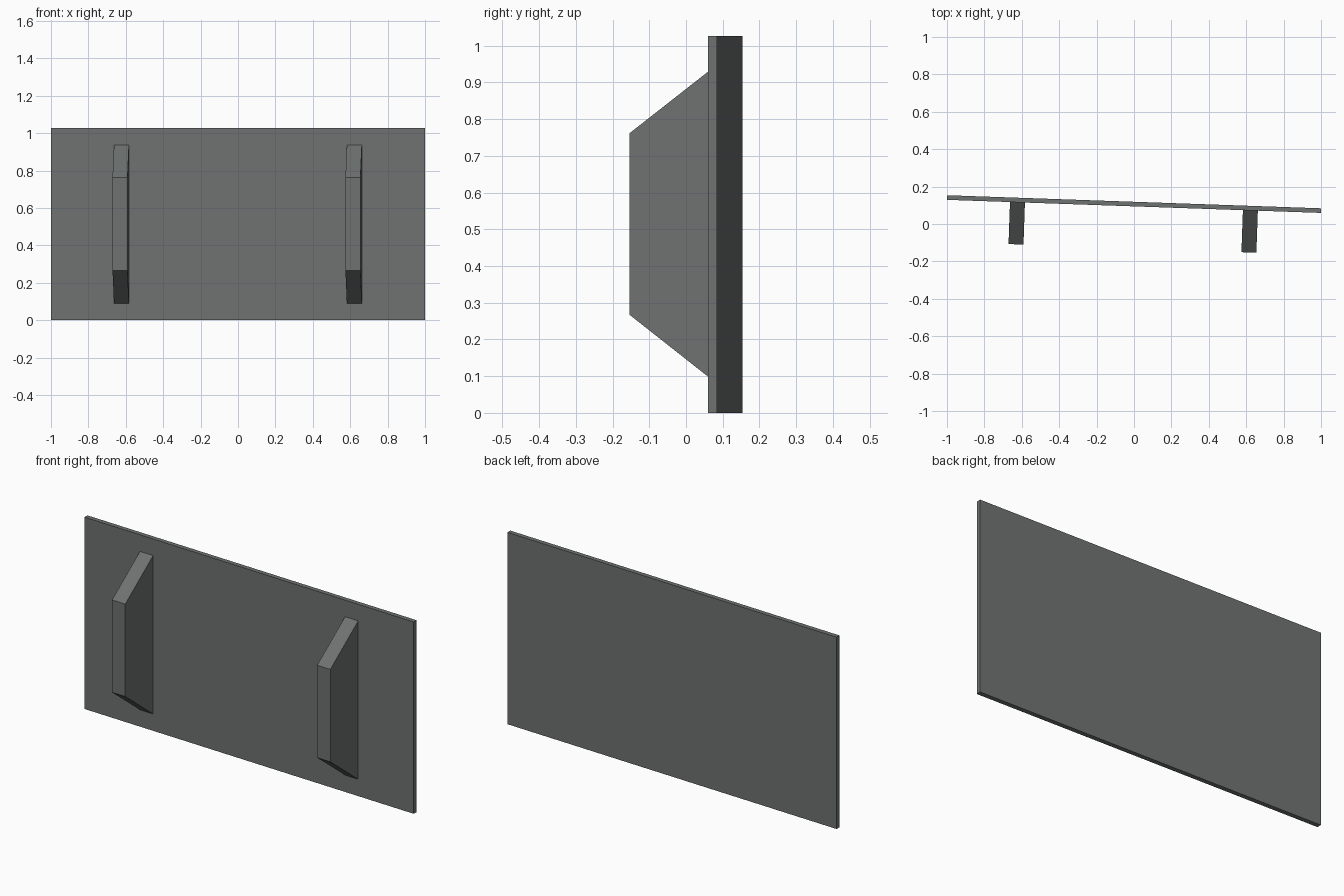
import bpy
import bmesh
import math
from mathutils import Matrix

if "Cube" in bpy.data.objects:
    bpy.data.objects.remove(bpy.data.objects["Cube"])

# One grey for the whole model
grey = bpy.data.materials.new("slate grey")
grey.diffuse_color = (0.155, 0.168, 0.165, 1)
grey.use_nodes = True
grey.node_tree.nodes["Principled BSDF"].inputs["Base Color"].default_value = grey.diffuse_color

# The whole assembly is turned slightly about z
PLACE = Matrix.Translation((0, 0.1065, 0)) @ Matrix.Rotation(math.radians(-2), 4, 'Z')


def extrude_profile(name, profile, x, width):
    """Extrude a (y, z) profile along x, centred on x."""
    bm = bmesh.new()
    face = bm.faces.new([bm.verts.new((x - width / 2, y, z)) for y, z in profile])
    ext = bmesh.ops.extrude_face_region(bm, geom=[face])
    verts = [v for v in ext["geom"] if isinstance(v, bmesh.types.BMVert)]
    bmesh.ops.translate(bm, verts=verts, vec=(width, 0, 0))
    bmesh.ops.recalc_face_normals(bm, faces=bm.faces)
    mesh = bpy.data.meshes.new(name)
    bm.to_mesh(mesh)
    bm.free()
    mesh.materials.append(grey)
    obj = bpy.data.objects.new(name, mesh)
    obj.matrix_world = PLACE
    bpy.context.collection.objects.link(obj)


# Flat panel
T = 0.0123
extrude_profile("panel", [(-T, 0), (T, 0), (T, 1.027), (-T, 1.027)], 0, 2.0)

# Two tapered brackets on the front
bracket = [(-T, 0.09), (-T, 0.938), (-0.237, 0.762), (-0.237, 0.267)]
for side, x in (("left", -0.623), ("right", 0.623)):
    extrude_profile(side + "_bracket", bracket, x, 0.08)
